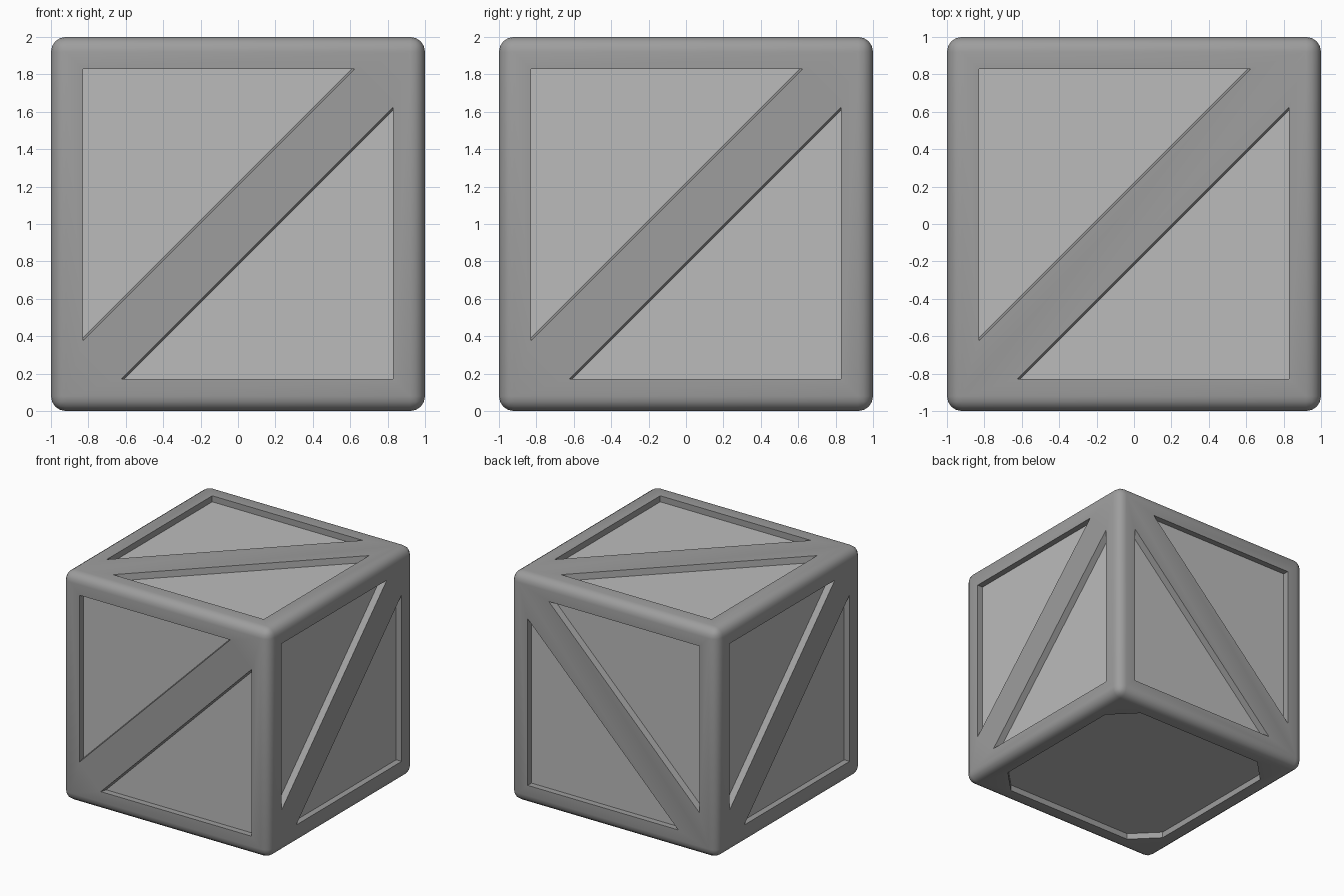
import bpy, bmesh
from mathutils import Vector as V

if "Cube" in bpy.data.objects:
    bpy.data.objects.remove(bpy.data.objects["Cube"])

X, Y, Z = V((1, 0, 0)), V((0, 1, 0)), V((0, 0, 1))
C = V((0, 0, 1))
FLOOR, IN = 0.947, 0.83     # panel depth, frame opening


def make(name, bm):
    bmesh.ops.recalc_face_normals(bm, faces=bm.faces)
    me = bpy.data.meshes.new(name)
    bm.to_mesh(me)
    bm.free()
    ob = bpy.data.objects.new(name, me)
    bpy.context.collection.objects.link(ob)
    return ob


def loft(bm, rings):
    """Closed solid through a list of equal-length point rings."""
    rs = [[bm.verts.new(p) for p in r] for r in rings]
    n = len(rs[0])
    for a, b in zip(rs, rs[1:]):
        for i in range(n):
            j = (i + 1) % n
            bm.faces.new((a[i], a[j], b[j], b[i]))
    bm.faces.new(rs[0])
    bm.faces.new(rs[-1])


def material(name, grey):
    m = bpy.data.materials.new(name)
    m.diffuse_color = (grey, grey, grey, 1)
    m.use_nodes = True
    m.node_tree.nodes["Principled BSDF"].inputs["Base Color"].default_value = m.diffuse_color
    return m


# Face frames: across, up, outward (front, right, back, left, top)
faces = [(X, Z, -Y), (Y, Z, X), (X, Z, Y), (-Y, Z, -X), (X, Y, Z)]


def at(f, u, v, n):
    return C + f[0] * u + f[1] * v + f[2] * n


# Rounded crate body, frame and diagonal braces in one
bm = bmesh.new()
bmesh.ops.create_cube(bm, size=2)
bmesh.ops.translate(bm, verts=bm.verts, vec=C)
bmesh.ops.bevel(bm, geom=bm.edges[:], offset=0.08, segments=4, profile=0.5, affect='EDGES')
body = make("crate_body", bm)

# Cutters: two triangular pockets per face, with slightly sloped diagonal walls
bm = bmesh.new()
for f in faces:
    for s in (1, -1):
        rings = []
        for n, o in ((FLOOR, 0.22), (1.1, 0.175)):
            rings.append([at(f, -IN * s, (-IN + o) * s, n), at(f, -IN * s, IN * s, n),
                          at(f, (IN - o) * s, IN * s, n)])
        loft(bm, rings)
# Bottom pocket with clipped corners
a, b = 0.84, 0.63
octo = [(a, b), (b, a), (-b, a), (-a, b), (-a, -b), (-b, -a), (b, -a), (a, -b)]
loft(bm, [[V((x, y, z)) for x, y in octo] for z in (-0.1, 1 - FLOOR)])
cutter = make("pocket_cutter", bm)
cutter.hide_render = True

mod = body.modifiers.new("pockets", 'BOOLEAN')
mod.object, mod.operation, mod.solver = cutter, 'DIFFERENCE', 'EXACT'
bpy.context.view_layer.objects.active = body
body.select_set(True)
bpy.ops.object.modifier_apply(modifier=mod.name)
bpy.data.objects.remove(cutter)

# Dark frame, lighter recessed panels
body.data.materials.clear()
body.data.materials.append(material("frame_grey", 0.34))
body.data.materials.append(material("panel_grey", 0.50))
for p in body.data.polygons:
    d = abs((p.center - C).dot(p.normal))
    flat = max(abs(c) for c in p.normal) > 0.999
    p.material_index = 1 if flat and abs(d - FLOOR) < 0.002 else 0
bpy.ops.object.shade_smooth_by_angle(angle=0.6)
